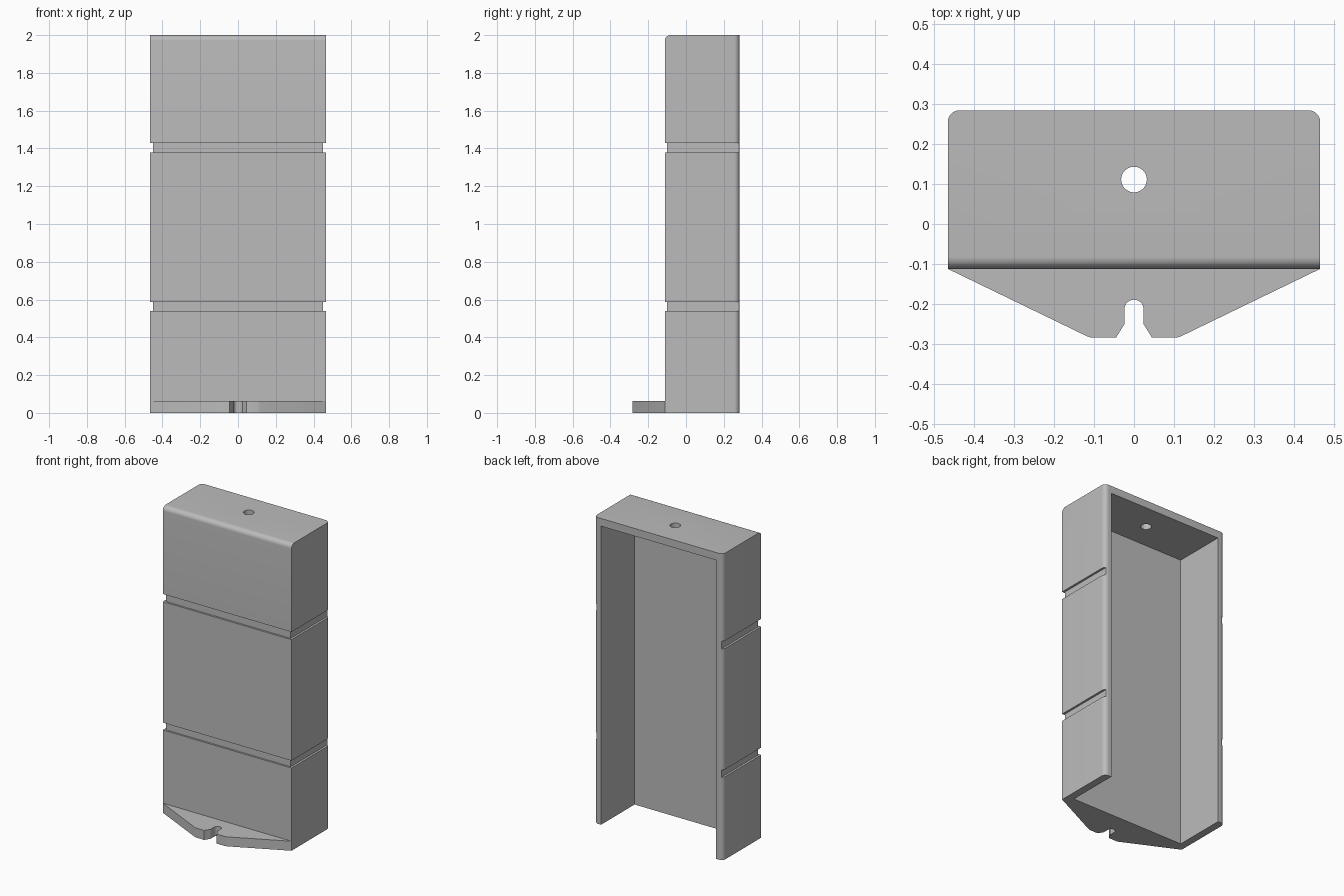
import bpy, bmesh, math

if "Cube" in bpy.data.objects:
    bpy.data.objects.remove(bpy.data.objects["Cube"])

W, FRONT, BACK, H, T = 0.465, -0.112, 0.284, 2.0, 0.05

grey = bpy.data.materials.new("light_grey")
grey.diffuse_color = (0.5, 0.5, 0.5, 1)
grey.use_nodes = True
grey.node_tree.nodes["Principled BSDF"].inputs["Base Color"].default_value = grey.diffuse_color


def prism(name, outline, z0, z1):
    """Extrude a closed xy outline from z0 to z1."""
    bm = bmesh.new()
    face = bm.faces.new([bm.verts.new((x, y, z0)) for x, y in outline])
    geo = bmesh.ops.extrude_face_region(bm, geom=[face])["geom"]
    top = [v for v in geo if isinstance(v, bmesh.types.BMVert)]
    bmesh.ops.translate(bm, verts=top, vec=(0, 0, z1 - z0))
    bmesh.ops.recalc_face_normals(bm, faces=bm.faces)
    me = bpy.data.meshes.new(name)
    bm.to_mesh(me)
    bm.free()
    me.materials.append(grey)
    ob = bpy.data.objects.new(name, me)
    bpy.context.collection.objects.link(ob)
    return ob


def rect(x, y0, y1):
    return [(-x, y0), (x, y0), (x, y1), (-x, y1)]


def arc(cx, cy, r, a0, a1, n):
    return [(cx + r * math.cos(math.radians(a0 + (a1 - a0) * i / n)),
             cy + r * math.sin(math.radians(a0 + (a1 - a0) * i / n))) for i in range(n + 1)]


def activate(ob):
    bpy.ops.object.select_all(action='DESELECT')
    ob.select_set(True)
    bpy.context.view_layer.objects.active = ob


def cut(ob, cutter):
    cutter.hide_render = True
    mod = ob.modifiers.new("cut", 'BOOLEAN')
    mod.operation, mod.solver, mod.object = 'DIFFERENCE', 'EXACT', cutter
    activate(ob)
    bpy.ops.object.modifier_apply(modifier=mod.name)
    bpy.data.objects.remove(cutter)


# Outer shell: box with rounded back corners and rounded top front edge
shell = prism("cover_shell", rect(W, FRONT, BACK), 0, H)
bm = bmesh.new()
bm.from_mesh(shell.data)
edges = []
for e in bm.edges:
    a, b = e.verts[0].co, e.verts[1].co
    back_upright = abs(a.z - b.z) > 1 and a.y > 0
    top_front = min(a.z, b.z) > 1 and max(a.y, b.y) < 0
    if back_upright or top_front:
        edges.append(e)
bmesh.ops.bevel(bm, geom=edges, offset=0.03, offset_type='OFFSET', segments=8,
                profile=0.5, affect='EDGES')
bm.to_mesh(shell.data)
bm.free()

# Cavity open at the back and bottom
cut(shell, prism("cavity", rect(W - T, FRONT + T, BACK + 0.2), -0.2, H - T))

# Hole in the top
cut(shell, prism("top_hole", arc(0, 0.111, 0.032, 0, 352.5, 47), 1.8, 2.2))

# Strap grooves around front and sides
gx, gy = W - 0.014, FRONT + 0.012
u_shape = [(-W - 0.1, BACK + 0.1), (-W - 0.1, FRONT - 0.1), (W + 0.1, FRONT - 0.1),
           (W + 0.1, BACK + 0.1), (gx, BACK + 0.1), (gx, gy), (-gx, gy), (-gx, BACK + 0.1)]
for z0, z1 in ((0.54, 0.588), (1.378, 1.428)):
    cut(shell, prism("strap_groove", u_shape, z0, z1))

# Front foot tab with a keyhole slot
right = [(0.024, -0.25), (0.045, -0.284), (0.105, -0.284), (0.116, -0.281), (W, FRONT)]
left = [(-x, y) for x, y in reversed(right)]
tab = prism("foot_tab", left + arc(0, -0.213, 0.024, 180, 0, 16) + right, 0, 0.062)

for ob in (shell, tab):
    activate(ob)
    bpy.ops.object.shade_smooth_by_angle(angle=math.radians(25))
